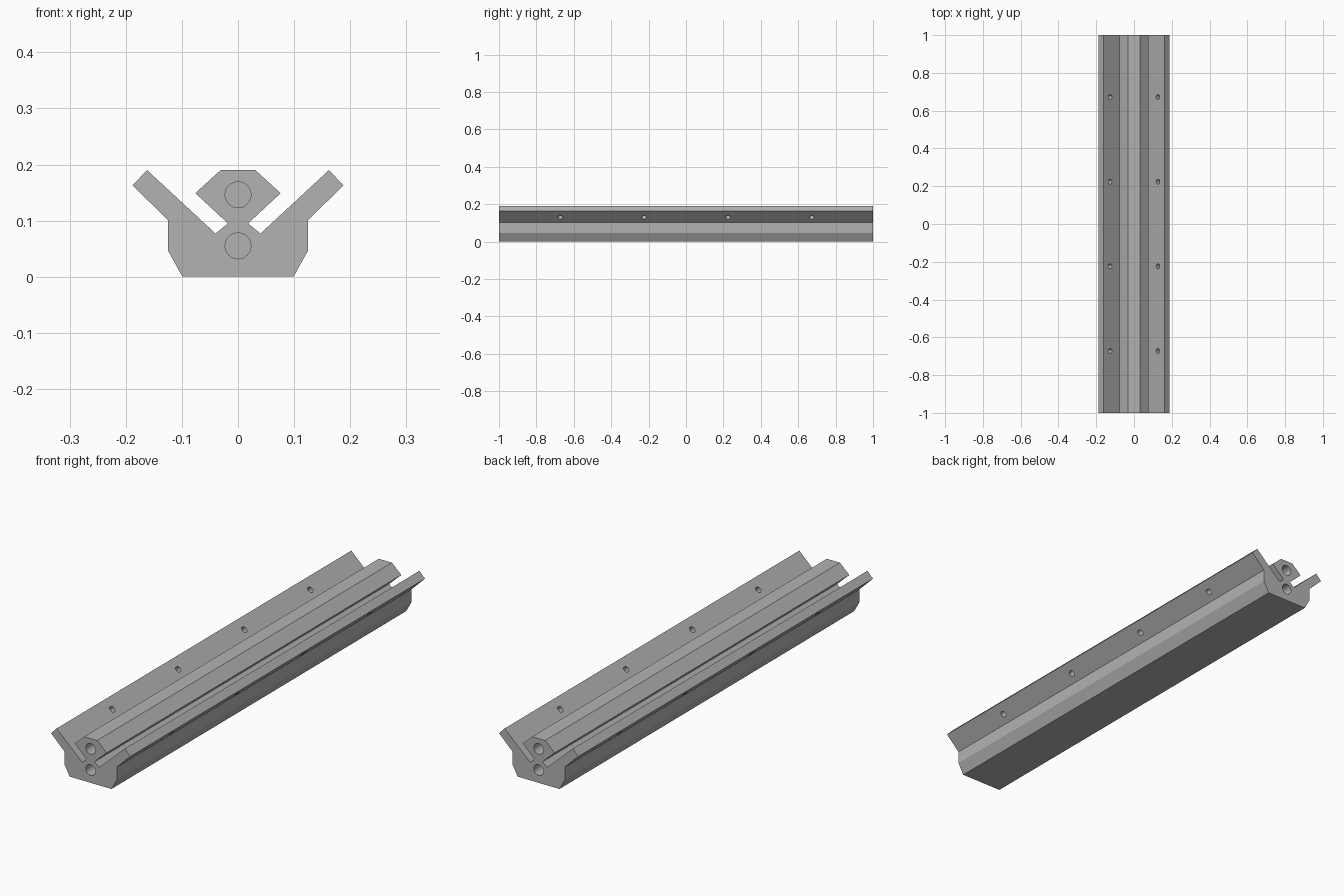
import bpy, bmesh, math
from mathutils import Vector

old = bpy.data.objects.get("Cube")
if old:
    bpy.data.objects.remove(old, do_unlink=True)

# Single metal colour
metal = bpy.data.materials.new("grey metal")
metal.use_nodes = True
colour = (0.45, 0.45, 0.45, 1)
metal.diffuse_color = colour
metal.node_tree.nodes["Principled BSDF"].inputs["Base Color"].default_value = colour

# Right half of the rail cross-section, from the base up to the top cap
half = [(0.099, 0), (0.125, 0.047), (0.125, 0.101), (0.188, 0.163),
        (0.162, 0.19), (0.04, 0.077), (0.018, 0.095), (0.076, 0.149),
        (0.031, 0.19)]
profile = half + [(-x, z) for x, z in reversed(half)]

# Extruded rail body
bm = bmesh.new()
face = bm.faces.new([bm.verts.new((x, -1, z)) for x, z in profile])
side = bmesh.ops.extrude_face_region(bm, geom=[face])["geom"]
bmesh.ops.translate(bm, vec=(0, 2, 0),
                    verts=[g for g in side if isinstance(g, bmesh.types.BMVert)])
bmesh.ops.recalc_face_normals(bm, faces=bm.faces)
mesh = bpy.data.meshes.new("rail")
bm.to_mesh(mesh)
bm.free()
rail = bpy.data.objects.new("rail", mesh)
bpy.context.collection.objects.link(rail)
mesh.materials.append(metal)

# Hole cutters, all gathered in one helper mesh
holes = bmesh.new()


def add_hole(centre, direction, radius, length):
    turn = Vector(direction).to_track_quat('Z', 'Y').to_matrix().to_4x4()
    turn.translation = centre
    bmesh.ops.create_cone(holes, cap_ends=True, segments=32, radius1=radius,
                          radius2=radius, depth=length, matrix=turn)


# Blind bores in both ends
bore_depth = 0.15
for end in (-1, 1):
    for z in (0.055, 0.146):
        add_hole((0, end, z), (0, 1, 0), 0.023, 2 * bore_depth)

# Screw holes through both slanted flanges
for sign in (-1, 1):
    for y in (-0.672, -0.224, 0.224, 0.672):
        add_hole((sign * 0.139, y, 0.144), (sign * 0.69, 0, -0.72), 0.013, 0.06)

cut_mesh = bpy.data.meshes.new("hole_cutters")
holes.to_mesh(cut_mesh)
holes.free()
cut_mesh.materials.append(metal)
cutter = bpy.data.objects.new("hole_cutters", cut_mesh)
bpy.context.collection.objects.link(cutter)
cutter.hide_render = True
cutter.hide_set(True)

cut = rail.modifiers.new("holes", 'BOOLEAN')
cut.operation = 'DIFFERENCE'
cut.solver = 'EXACT'
cut.object = cutter

# Apply the cuts, drop the helper, and smooth only the bores
bpy.context.view_layer.objects.active = rail
rail.select_set(True)
bpy.ops.object.modifier_apply(modifier=cut.name)
bpy.data.objects.remove(cutter, do_unlink=True)
bpy.ops.object.shade_smooth_by_angle(angle=math.radians(20))
